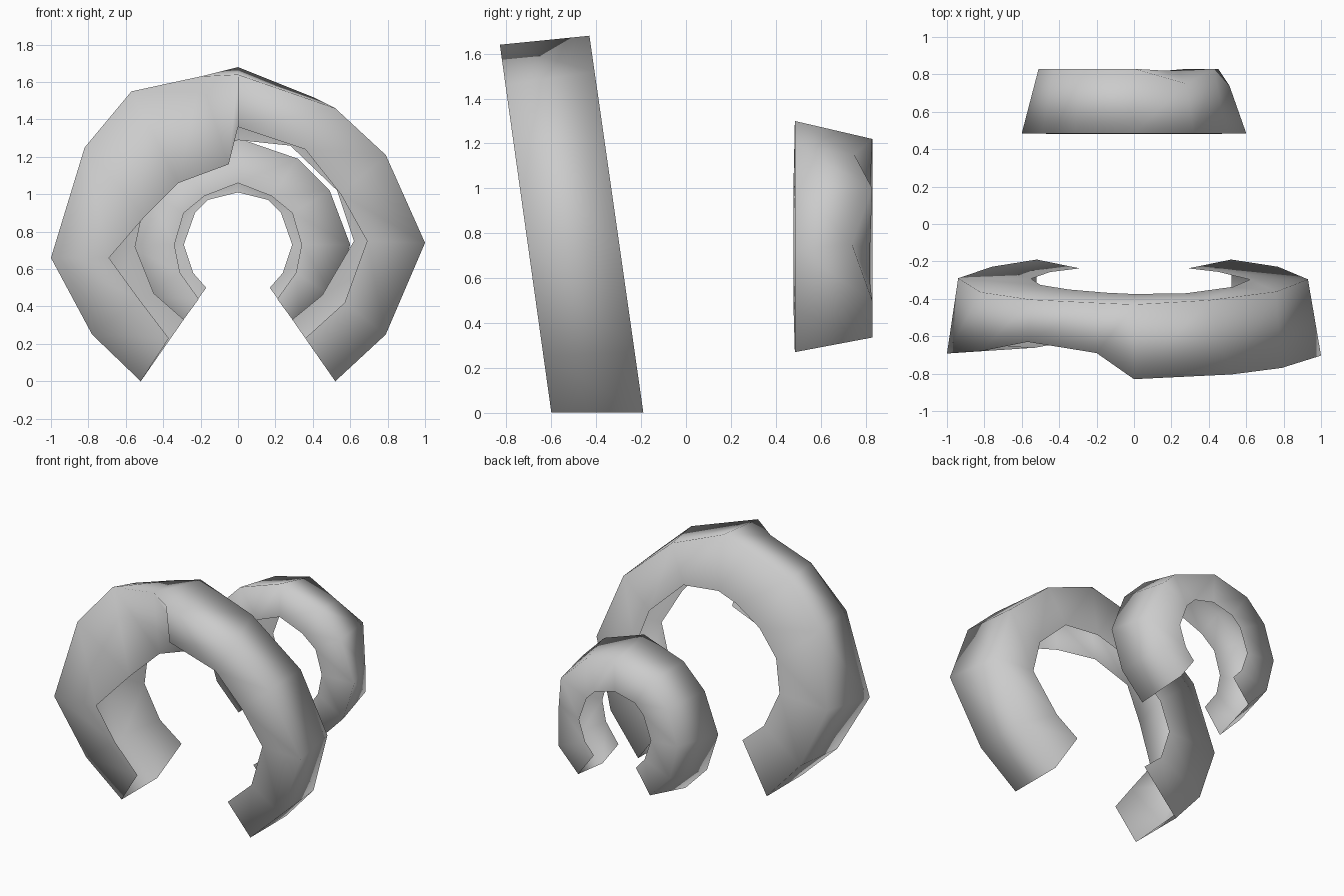
import bpy, bmesh

if "Cube" in bpy.data.objects:
    bpy.data.objects.remove(bpy.data.objects["Cube"])


def loft(name, rails):
    """Skin neighbouring rails (equal-length point lists) into an open U-shaped band."""
    bm = bmesh.new()
    rows = [[bm.verts.new(p) for p in rail] for rail in rails]
    for a, b in zip(rows, rows[1:]):
        for i in range(len(a) - 1):
            bm.faces.new((a[i], a[i + 1], b[i + 1], b[i]))
    bmesh.ops.recalc_face_normals(bm, faces=bm.faces)
    me = bpy.data.meshes.new(name)
    bm.to_mesh(me)
    bm.free()
    for p in me.polygons:
        p.use_smooth = True
    ob = bpy.data.objects.new(name, me)
    bpy.context.collection.objects.link(ob)
    return ob


def mirrored(half):
    """Left-to-top half profile completed on the right."""
    return half + [(-x, z) for x, z in reversed(half[:-1])]


# Large front arch: leans forward, left lip is wider and folds inwards near the top
outer_front = [(-.52, 0), (-.78, .25), (-1, .66), (-.82, 1.25), (-.57, 1.55), (-.2, 1.63),
               (0, 1.64), (.52, 1.46), (.79, 1.21), (1, .74), (.79, .25), (.52, 0)]
inner_front = [(-.37, .23), (-.53, .44), (-.69, .66), (-.5, .88), (-.32, 1.06), (-.05, 1.16),
               (0, 1.36), (.36, 1.24), (.55, 1.0), (.69, .75), (.57, .42), (.36, .23)]
outer_back = [(-.52, 0), (-.76, .27), (-.94, .7), (-.82, 1.22), (-.55, 1.5), (-.2, 1.62),
              (0, 1.68), (.4, 1.52), (.76, 1.2), (.93, .74), (.77, .27), (.52, 0)]
inner_back = [(-.29, .33), (-.45, .47), (-.55, .72), (-.5, .95), (-.35, 1.12), (-.15, 1.24),
              (0, 1.29), (.28, 1.26), (.53, 1.02), (.62, .75), (.45, .46), (.29, .33)]


def lean(rail, y, slope, dents={}):
    return [(x, dents.get(i, y + slope * z), z) for i, (x, z) in enumerate(rail)]


loft("large_front_arch", [
    lean(inner_front, -.6, -.14, {2: -.65, 3: -.54, 4: -.45, 5: -.46}),
    lean(outer_front, -.6, -.14, {3: -.68, 4: -.63, 5: -.69}),
    lean(outer_back, -.19, -.143),
    lean(inner_back, -.19, -.143)])

# Small rear arch: upright, tapering towards the back, with dents in its right rear edge
s_outer_front = mirrored([(-.335, .27), (-.51, .45), (-.6, .73), (-.49, 1.02), (-.32, 1.19), (0, 1.3)])
s_inner_front = mirrored([(-.21, .44), (-.31, .58), (-.34, .73), (-.29, .9), (-.18, .99), (0, 1.06)])
s_outer_back = mirrored([(-.29, .335), (-.45, .5), (-.51, .75), (-.43, 1.0), (-.28, 1.15), (0, 1.22)])
s_inner_back = mirrored([(-.17, .5), (-.24, .58), (-.29, .73), (-.23, .9), (-.16, .97), (0, 1.01)])

loft("small_rear_arch", [
    lean(s_inner_front, .48, 0),
    lean(s_outer_front, .485, 0),
    lean(s_outer_back, .83, 0, {6: .75, 8: .74}),
    lean(s_inner_back, .82, 0)])
